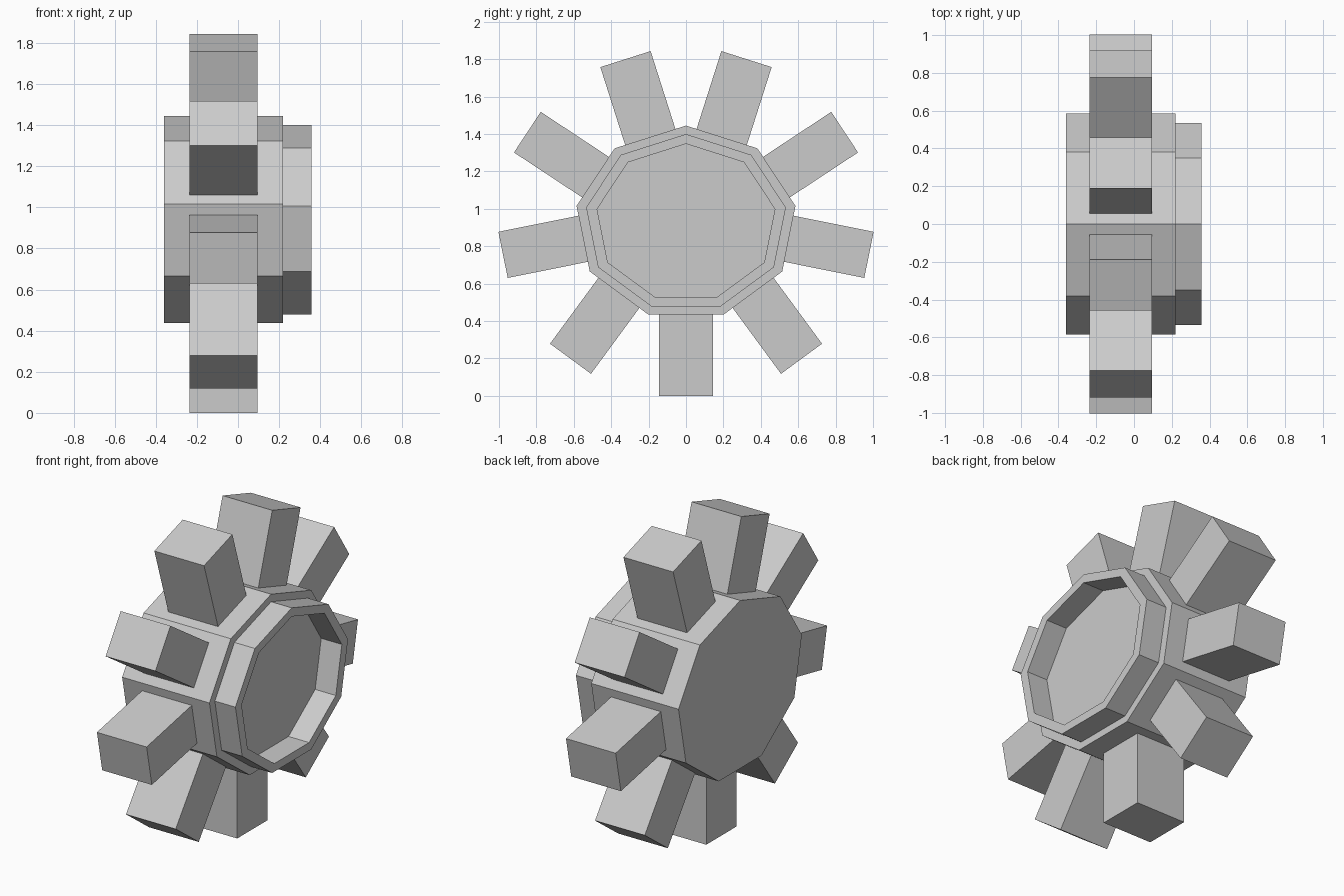
import bpy
import bmesh
import math
from mathutils import Vector

cube = bpy.data.objects.get("Cube")
if cube:
    bpy.data.objects.remove(cube, do_unlink=True)

SIDES = 9
CENTRE_Z = 0.925
RADIUS_Y, RADIUS_Z = 0.594, 0.52
TOOTH_LENGTH = 0.437
TOOTH_WIDTH = 0.704     # share of the hub face
TOOTH_BACK, TOOTH_FRONT = -0.235, 0.095

grey = bpy.data.materials.new("plain grey")
grey.diffuse_color = (0.6, 0.6, 0.6, 1)
grey.use_nodes = True
grey.node_tree.nodes["Principled BSDF"].inputs["Base Color"].default_value = (0.6, 0.6, 0.6, 1)


def corner(i, x, scale=1.0):
    """Corner of the slightly flattened nine-sided outline, first one on top."""
    a = math.tau * i / SIDES
    return Vector((x, RADIUS_Y * scale * math.sin(a),
                   CENTRE_Z + RADIUS_Z * scale * math.cos(a)))


def add_object(name, bm):
    bmesh.ops.recalc_face_normals(bm, faces=bm.faces)
    mesh = bpy.data.meshes.new(name)
    bm.to_mesh(mesh)
    bm.free()
    mesh.materials.append(grey)
    obj = bpy.data.objects.new(name, mesh)
    bpy.context.collection.objects.link(obj)
    return obj


# Hub with raised collar and recessed end: (x, outline scale) from back to recess floor
profile = [(-0.36, 1), (0.22, 1), (0.22, 0.913), (0.357, 0.913), (0.357, 0.813), (0.22, 0.813)]
bm = bmesh.new()
rings = [[bm.verts.new(corner(i, x, s)) for i in range(SIDES)] for x, s in profile]
for a, b in zip(rings, rings[1:]):
    for i in range(SIDES):
        j = (i + 1) % SIDES
        bm.faces.new((a[i], a[j], b[j], b[i]))
bm.faces.new(rings[0])
bm.faces.new(rings[-1])
add_object("hub", bm)

# One block tooth standing square on each hub face
for i in range(SIDES):
    p, q = corner(i, 0), corner(i + 1, 0)
    middle, half = (p + q) / 2, (q - p) / 2 * TOOTH_WIDTH
    outward = Vector((1, 0, 0)).cross(half).normalized()
    if outward.dot(middle - Vector((0, 0, CENTRE_Z))) < 0:
        outward.negate()
    bm = bmesh.new()
    base = [bm.verts.new(middle + side * half - outward * 0.02 + Vector((x, 0, 0)))
            for side, x in ((-1, TOOTH_BACK), (1, TOOTH_BACK), (1, TOOTH_FRONT), (-1, TOOTH_FRONT))]
    face = bm.faces.new(base)
    grown = bmesh.ops.extrude_face_region(bm, geom=[face], use_keep_orig=True)
    tips = [v for v in grown["geom"] if isinstance(v, bmesh.types.BMVert)]
    bmesh.ops.translate(bm, verts=tips, vec=outward * (TOOTH_LENGTH + 0.02))
    add_object(f"tooth_{i + 1}", bm)
